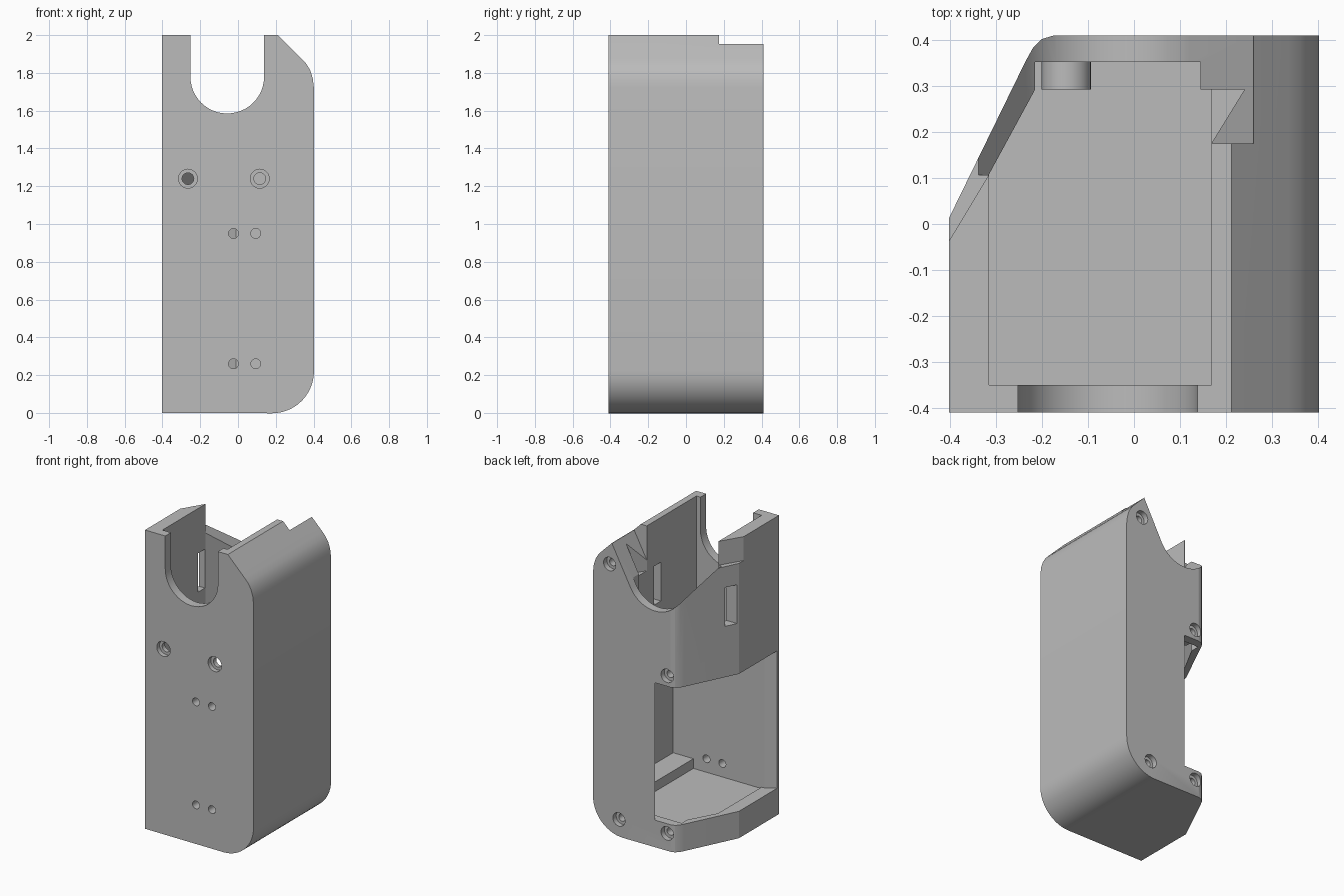
import bpy, bmesh, math
from mathutils import Vector

if "Cube" in bpy.data.objects:
    bpy.data.objects.remove(bpy.data.objects["Cube"], do_unlink=True)

grey = bpy.data.materials.new("plain grey")
grey.use_nodes = True
grey.diffuse_color = (0.5, 0.5, 0.5, 1)
grey.node_tree.nodes["Principled BSDF"].inputs["Base Color"].default_value = (0.5, 0.5, 0.5, 1)


def prism(name, points, axis, low, high):
    """Extrude a closed outline: (x, z) along y, or (x, y) along z."""
    bm = bmesh.new()
    place = (lambda a, b: (a, low, b)) if axis == "y" else (lambda a, b: (a, b, low))
    face = bm.faces.new([bm.verts.new(place(a, b)) for a, b in points])
    new = bmesh.ops.extrude_face_region(bm, geom=[face])["geom"]
    move = Vector((0, high - low, 0)) if axis == "y" else Vector((0, 0, high - low))
    bmesh.ops.translate(bm, vec=move, verts=[g for g in new if isinstance(g, bmesh.types.BMVert)])
    bmesh.ops.recalc_face_normals(bm, faces=bm.faces)
    mesh = bpy.data.meshes.new(name)
    bm.to_mesh(mesh)
    bm.free()
    mesh.materials.append(grey)
    obj = bpy.data.objects.new(name, mesh)
    bpy.context.collection.objects.link(obj)
    return obj


def arc(cx, cy, r, start, end, steps):
    angles = [math.radians(start + (end - start) * i / steps) for i in range(steps + 1)]
    return [(cx + r * math.cos(a), cy + r * math.sin(a)) for a in angles]


def rect(x0, x1, y0, y1):
    return [(x0, y0), (x1, y0), (x1, y1), (x0, y1)]


def combine(tool, operation="DIFFERENCE"):
    """Apply a boolean to the housing and discard the tool."""
    mod = housing.modifiers.new("combine", "BOOLEAN")
    mod.object, mod.operation, mod.solver = tool, operation, "EXACT"
    graph = bpy.context.evaluated_depsgraph_get()
    mesh = bpy.data.meshes.new_from_object(housing.evaluated_get(graph))
    housing.modifiers.clear()
    housing.data = mesh
    bpy.data.objects.remove(tool, do_unlink=True)


def cut(points, axis, low, high):
    combine(prism("cutter", points, axis, low, high))


def hole(x, z, r, low, high):
    cut(arc(x, z, r, 0, 345, 23), "y", low, high)


# Housing with rounded lower corner and sloped upper corner
outline = [(-0.402, 0)] + arc(0.18, 0.22, 0.222, -90, 0, 14)
outline += [(0.402, 1.72), (0.396, 1.77), (0.382, 1.815), (0.36, 1.85), (0.335, 1.877), (0.212, 2), (-0.402, 2)]
housing = prism("housing", outline, "y", -0.41, 0.41)

# Slanted back corner
cut([(-0.6, -0.38), (-0.402, 0.013), (-0.235, 0.355), (-0.22, 0.382), (-0.2, 0.402),
     (-0.17, 0.411), (-0.17, 0.6), (-0.6, 0.6)], "z", -0.1, 2.1)

# Main shaft, open at the top, and the wider lower chamber
cut([(-0.315, -0.35), (0.168, -0.35), (0.168, 0.292), (0.145, 0.292), (0.145, 0.352),
     (-0.215, 0.352), (-0.215, 0.292), (-0.315, 0.108)], "z", 0.17, 2.1)
cut([(0.1, 0.17), (0.19, 0.17), (0.19, 0.235), (0.34, 0.235), (0.34, 1.1), (0.1, 1.1)],
    "y", -0.35, 0.292)

# Side hatch opening with slanted rails
cut([(-0.6, -0.39), (-0.402, -0.39), (-0.335, -0.35), (0.1, -0.35), (0.1, 0.351), (-0.01, 0.351),
     (-0.06, 0.411), (-0.06, 0.6), (-0.6, 0.6)], "z", 0.18, 1.1)

# Front U-shaped notch
cut(arc(-0.057, 1.78, 0.195, -180, 0, 24) + [(0.138, 2.1), (-0.252, 2.1)], "y", -0.5, -0.3)

# Back cradle notch with flared sides
cradle = arc(-0.057, 1.785, 0.205, -150, -30, 18)
cut(cradle + [(0.26, 1.945), (0.26, 2.1), (-0.45, 2.1), (-0.45, 2.01)], "y", 0.175, 0.6)
cut([p for p in cradle if p[0] < 0] + [(0, 2.1), (-0.45, 2.1), (-0.45, 2.01)], "y", 0.106, 0.3)
cut([(-0.5, -0.2), (-0.315, 0.108), (-0.315, 0.3), (-0.5, 0.3)], "z", 1.84, 2.1)

# Dovetail pocket and cross slot
cut([(0.1, 0.175), (0.168, 0.175), (0.24, 0.292), (0.1, 0.292)], "z", 1.7, 2.1)
cut(rect(-0.5, 0.23, 1.44, 1.7), "y", 0.025, 0.1)

# Screw boss inside the back wall
combine(prism("boss", arc(-0.147, 1.17, 0.054, 0, 345, 23), "y", 0.292, 0.38), "UNION")

# Counterbored front screw holes
for x in (-0.265, 0.115):
    hole(x, 1.24, 0.05, -0.5, -0.38)
    hole(x, 1.24, 0.031, -0.5, -0.3)

# Small wall holes
for x in (-0.024, 0.094):
    for z in (0.26, 0.95):
        hole(x, z, 0.026, -0.5, -0.3)

# Counterbored back screw holes
for x, z in ((0.279, 1.805), (-0.147, 1.17), (0.21, 0.113), (-0.147, 0.115)):
    hole(x, z, 0.045, 0.375, 0.5)
    hole(x, z, 0.025, 0.31, 0.5)

bpy.ops.object.select_all(action="DESELECT")
housing.select_set(True)
bpy.context.view_layer.objects.active = housing
bpy.ops.object.shade_smooth_by_angle(angle=math.radians(25))
